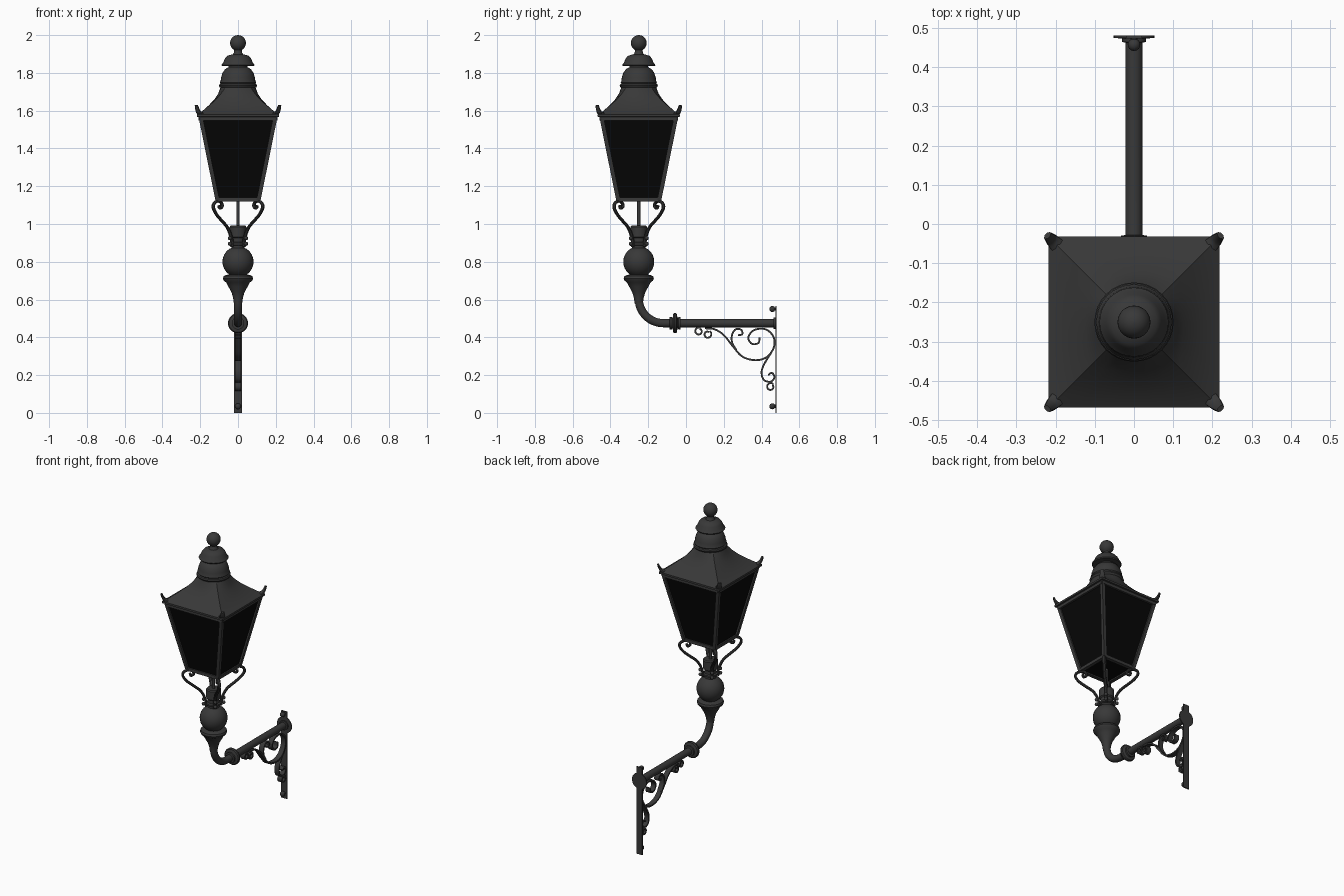
import bpy, bmesh, math
from mathutils import Vector, Matrix

if "Cube" in bpy.data.objects:
    bpy.data.objects.remove(bpy.data.objects["Cube"])

AX = Vector((0, -0.25, 0))          # lantern axis


def mat(name, v):
    m = bpy.data.materials.new(name)
    m.diffuse_color = (v, v, v, 1)
    m.use_nodes = True
    m.node_tree.nodes["Principled BSDF"].inputs["Base Color"].default_value = m.diffuse_color
    return m


IRON = mat("dark_iron", 0.04)
GLASS = mat("black_glass", 0.002)


def finish(name, bm, m=IRON, angle=35):
    bmesh.ops.recalc_face_normals(bm, faces=bm.faces)
    me = bpy.data.meshes.new(name)
    bm.to_mesh(me)
    bm.free()
    me.materials.append(m)
    ob = bpy.data.objects.new(name, me)
    bpy.context.collection.objects.link(ob)
    bpy.ops.object.select_all(action='DESELECT')
    ob.select_set(True)
    bpy.context.view_layer.objects.active = ob
    bpy.ops.object.shade_smooth_by_angle(angle=math.radians(angle))
    return ob


def loft(name, rings, m=IRON, angle=35):
    bm = bmesh.new()
    vs = [[bm.verts.new(p) for p in r] for r in rings]
    n = len(vs[0])
    for a, b in zip(vs, vs[1:]):
        for i in range(n):
            j = (i + 1) % n
            bm.faces.new((a[i], a[j], b[j], b[i]))
    bm.faces.new(vs[0])
    bm.faces.new(vs[-1])
    return finish(name, bm, m, angle)


def lathe(name, prof, origin=AX, rot=None, n=32):
    rot = rot or Matrix.Identity(3)
    return loft(name, [[origin + rot @ Vector((r * math.cos(2 * math.pi * i / n),
                                               r * math.sin(2 * math.pi * i / n), z))
                        for i in range(n)] for r, z in prof])


def ball(c, r, a0=-85, a1=85, k=12):
    return [(r * math.cos(math.radians(a0 + (a1 - a0) * i / k)),
             c + r * math.sin(math.radians(a0 + (a1 - a0) * i / k))) for i in range(k + 1)]


def smooth_path(pts, k=6):
    p = [Vector(q) for q in pts]
    p = [2 * p[0] - p[1]] + p + [2 * p[-1] - p[-2]]
    out = []
    for i in range(1, len(p) - 2):
        a, b, c, d = p[i - 1:i + 3]
        for s in range(k):
            t = s / k
            out.append(0.5 * (2 * b + (c - a) * t + (2 * a - 5 * b + 4 * c - d) * t * t
                              + (3 * b - a - 3 * c + d) * t ** 3))
    return out + [p[-2]]


def sweep(name, path, side, a, b, n=4, taper=1.0):
    """Sweep an n-sided section (half sizes a along side, b across) along a planar path."""
    side = Vector(side).normalized()
    rings = []
    for i, p in enumerate(path):
        t = (path[min(i + 1, len(path) - 1)] - path[max(i - 1, 0)]).normalized()
        nor = t.cross(side).normalized()
        s = 1 + (taper - 1) * i / (len(path) - 1)
        k = math.sqrt(2) if n == 4 else 1
        rings.append([p + s * k * (side * a * math.cos(w) + nor * b * math.sin(w))
                      for w in [2 * math.pi * (j + 0.5) / n for j in range(n)]])
    return loft(name, rings)


def box(name, lo, hi, m=IRON):
    return loft(name, [[(lo[0], lo[1], z), (hi[0], lo[1], z), (hi[0], hi[1], z), (lo[0], hi[1], z)]
                       for z in (lo[2], hi[2])], m)


# finial ball, cap and vent dome
lathe("finial", [(0.035, 1.89), (0.022, 1.905), (0.02, 1.92)] + ball(1.958, 0.042, -60, 88))
lathe("upper_cap", [(0.05, 1.80), (0.05, 1.836), (0.085, 1.836), (0.088, 1.842), (0.078, 1.855),
                    (0.07, 1.875), (0.058, 1.89), (0.035, 1.897), (0.02, 1.90)])
lathe("vent_dome", [(0.085, 1.715), (0.098, 1.725), (0.101, 1.732), (0.098, 1.74), (0.092, 1.744),
                    (0.096, 1.75), (0.092, 1.757), (0.09, 1.775), (0.082, 1.80), (0.068, 1.82),
                    (0.05, 1.83)])


# roof: square eaves blending to a round collar
def roof_ring(h, z, t, n=32):
    ring = []
    for i in range(n):
        w = 2 * math.pi * i / n
        c, s = math.cos(w), math.sin(w)
        q = 1 / max(abs(c), abs(s))
        r = h * ((1 - t) * q + t)
        ring.append(AX + Vector((r * c, r * s, z)))
    return ring


loft("roof", [roof_ring(h, z, t) for h, z, t in
              [(0.20, 1.565, 0), (0.218, 1.568, 0), (0.218, 1.58, 0), (0.19, 1.597, 0),
               (0.155, 1.628, 0.08), (0.125, 1.66, 0.25), (0.105, 1.69, 0.5), (0.092, 1.725, 1)]],
     angle=25)

# lantern frame, glass and corner parts, repeated around the axis
TOP, BOT, ZT, ZB = 0.198, 0.108, 1.56, 1.13
corners = [(1, 1), (-1, 1), (-1, -1), (1, -1)]
for i, (sx, sy) in enumerate(corners):
    nx, ny = corners[(i + 1) % 4]
    P = lambda h, z, x=sx, y=sy: AX + Vector((h * x, h * y, z))
    Q = lambda h, z: P(h, z, nx, ny)
    sweep("corner_bar", [P(BOT, ZB - 0.005), P(TOP, ZT + 0.01)], (1, 0, 0), 0.011, 0.011)
    sweep("top_rail", [P(TOP, ZT), Q(TOP, ZT)], (0, 0, 1), 0.012, 0.01)
    sweep("bottom_rail", [P(BOT, ZB), Q(BOT, ZB)], (0, 0, 1), 0.01, 0.011)
    # glass pane, a thin plate
    loft("glass_pane", [[P(BOT, ZB), Q(BOT, ZB), Q(BOT - 0.005, ZB), P(BOT - 0.005, ZB)],
                        [P(TOP, ZT), Q(TOP, ZT), Q(TOP - 0.005, ZT), P(TOP - 0.005, ZT)]], GLASS)
    d = Vector((sx, sy, 0)).normalized()
    side = d.cross(Vector((0, 0, 1)))
    D = lambda pts: [AX + d * r + Vector((0, 0, z)) for r, z in pts]
    # upturned eave horn
    sweep("eave_horn", smooth_path(D([(0.262, 1.575), (0.29, 1.588), (0.303, 1.605), (0.312, 1.628)])),
          side, 0.022, 0.013, 8, 0.5)
    # scrolled support arm and its foot bolt
    sweep("support_arm", smooth_path(D([(0.045, 0.88), (0.05, 0.925), (0.078, 0.98), (0.125, 1.02),
                                        (0.16, 1.05), (0.184, 1.085), (0.178, 1.11), (0.15, 1.121),
                                        (0.125, 1.112), (0.12, 1.092), (0.136, 1.084), (0.142, 1.098)])),
          side, 0.011, 0.008, 8)
    for z in (0.895, 0.925):
        lathe("arm_bolt", ball(0, 0.011, k=6), D([(0.06, z)])[0], n=10)
box("lantern_floor", (-0.105, -0.355, 1.128), (0.105, -0.145, 1.133), GLASS)
lathe("gas_rod", [(0.009, 0.98), (0.009, 1.13)], n=12)

# turned post with ball
lathe("post", [(0.022, 0.58), (0.026, 0.61), (0.035, 0.64), (0.052, 0.67), (0.062, 0.69), (0.075, 0.70),
               (0.08, 0.712), (0.076, 0.724), (0.062, 0.73)] + ball(0.80, 0.082, -55, 58) +
      [(0.035, 0.873), (0.036, 0.885), (0.045, 0.89), (0.045, 0.90), (0.036, 0.905), (0.036, 0.925),
       (0.044, 0.932), (0.044, 0.985), (0.038, 0.992)])

# bent pipe arm
bend = [Vector((0, -0.25, 0.61))]
bend += [Vector((0, -0.12 - 0.13 * math.cos(w), 0.605 - 0.13 * math.sin(w)))
         for w in [math.pi / 2 * i / 12 for i in range(13)]] + [Vector((0, 0.478, 0.475))]
sweep("pipe_arm", bend, (1, 0, 0), 0.022, 0.022, 20)

# pipe collar and wall flange, turned about the pipe
ALONG = Matrix.Rotation(-math.pi / 2, 3, 'X')
PIPE = Vector((0, 0, 0.475))
lathe("pipe_collar", [(0.022, -0.088), (0.033, -0.086), (0.033, -0.075), (0.028, -0.073), (0.034, -0.07),
                      (0.048, -0.068), (0.053, -0.062), (0.053, -0.054), (0.048, -0.048), (0.034, -0.046),
                      (0.028, -0.043), (0.033, -0.04), (0.033, -0.03), (0.022, -0.028)], PIPE, ALONG)
lathe("wall_flange", [(0.022, 0.462), (0.03, 0.464), (0.03, 0.473), (0.052, 0.474), (0.052, 0.48)], PIPE, ALONG)

# wall plate and bolts
box("wall_plate", (-0.021, 0.473, 0), (0.021, 0.48, 0.565))
for z in (0.035, 0.55):
    lathe("plate_bolt", [(0.009, 0.475), (0.009, 0.468)] + [(r, -q) for r, q in ball(-0.457, 0.016, k=8)],
          Vector((0, 0, z)), ALONG, 16)


# scrollwork strips between plate and pipe
def curl(cy, cz, r, a0, turns):
    k = 10
    return [(cy + r * (1 - 0.35 * i / k) * math.cos(a0 + turns * 2 * math.pi * i / k),
             cz + r * (1 - 0.35 * i / k) * math.sin(a0 + turns * 2 * math.pi * i / k)) for i in range(k + 1)]


scrolls = {
    "main_scroll": [(0.10, 0.448), (0.15, 0.443), (0.20, 0.412), (0.25, 0.35), (0.30, 0.297), (0.37, 0.279),
                    (0.43, 0.297), (0.466, 0.35), (0.462, 0.405), (0.42, 0.443), (0.36, 0.438),
                    (0.33, 0.40), (0.348, 0.366), (0.383, 0.37), (0.39, 0.40)],
    "branch_scroll": [(0.268, 0.33), (0.245, 0.37), (0.243, 0.41), (0.262, 0.442), (0.292, 0.44),
                      (0.298, 0.417), (0.275, 0.411)],
    "lower_scroll": [(0.455, 0.325), (0.415, 0.26), (0.40, 0.215), (0.412, 0.175), (0.447, 0.165),
                     (0.468, 0.188), (0.455, 0.212), (0.435, 0.2)],
    "end_curl": curl(0.068, 0.432, 0.021, 1.2, 1.0),
    "inner_curl": curl(0.114, 0.416, 0.021, 1.0, -1.0),
    "bottom_curl": curl(0.448, 0.138, 0.021, 0.8, 1.0),
}
for name, pts in scrolls.items():
    sweep(name, smooth_path([(0, y, z) for y, z in pts]), (1, 0, 0), 0.016, 0.0048)
